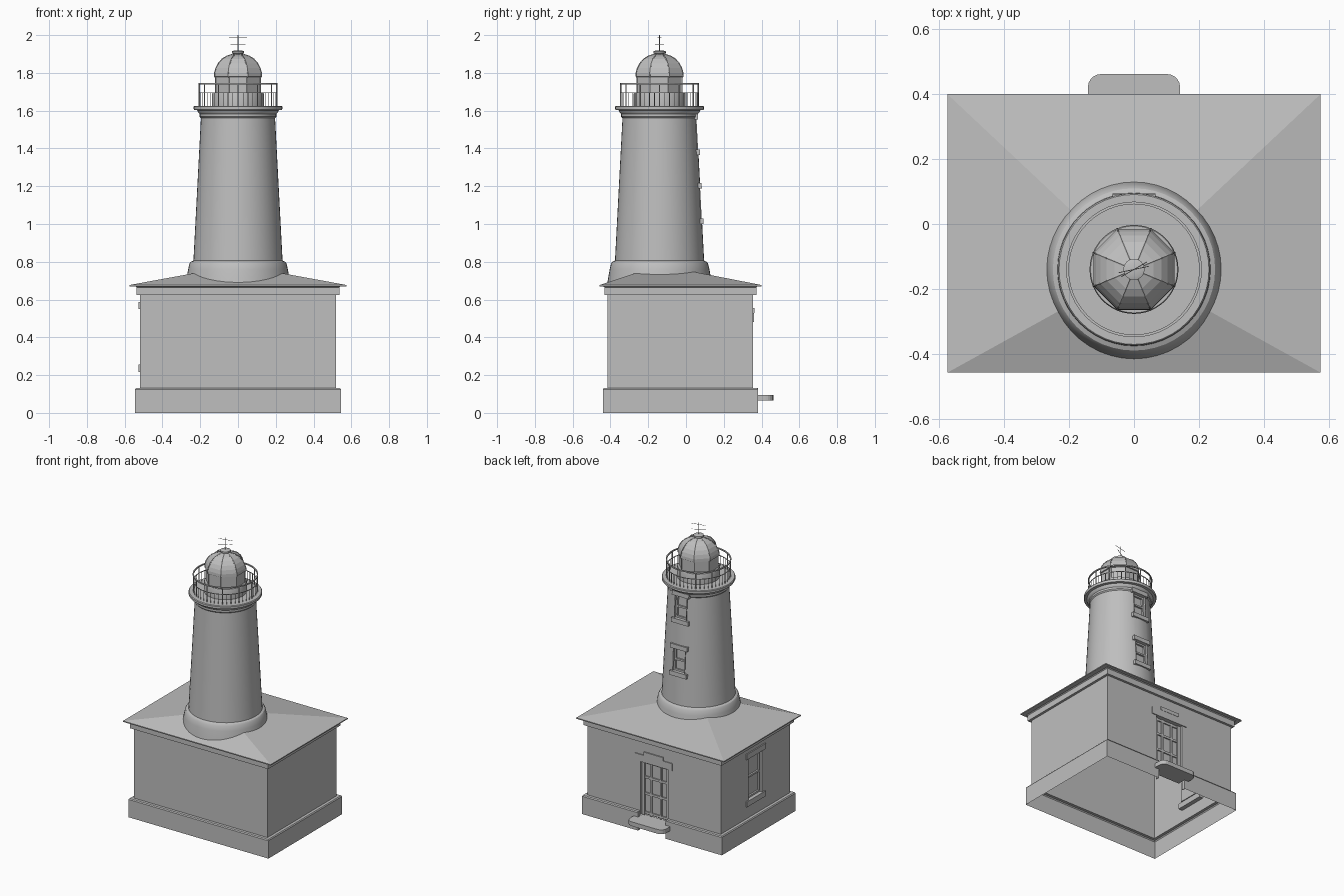
import bpy, bmesh, math
from mathutils import Matrix, Vector

if "Cube" in bpy.data.objects:
    bpy.data.objects.remove(bpy.data.objects["Cube"])

CY = -0.14  # tower axis in y
stone = bpy.data.materials.new("plain grey stone")
stone.diffuse_color = (0.52, 0.52, 0.52, 1)
stone.use_nodes = True
stone.node_tree.nodes["Principled BSDF"].inputs["Base Color"].default_value = stone.diffuse_color


def finish(name, bm, smooth=False):
    bmesh.ops.recalc_face_normals(bm, faces=bm.faces)
    me = bpy.data.meshes.new(name)
    bm.to_mesh(me)
    bm.free()
    me.materials.append(stone)
    ob = bpy.data.objects.new(name, me)
    bpy.context.collection.objects.link(ob)
    if smooth:
        smooth_by_angle(ob)
    return ob


def smooth_by_angle(ob):
    bpy.ops.object.select_all(action='DESELECT')
    ob.select_set(True)
    bpy.context.view_layer.objects.active = ob
    bpy.ops.object.shade_smooth_by_angle(angle=math.radians(30))


def add_box(bm, x0, x1, y0, y1, z0, z1, mat=Matrix()):
    m = mat @ Matrix.Translation(((x0 + x1) / 2, (y0 + y1) / 2, (z0 + z1) / 2)) \
        @ Matrix.Diagonal((x1 - x0, y1 - y0, z1 - z0, 1))
    bmesh.ops.create_cube(bm, size=1, matrix=m)


def add_rod(bm, p, q, r, n=6):
    p, q = Vector(p), Vector(q)
    d = q - p
    m = Matrix.Translation((p + q) / 2) @ d.to_track_quat('Z', 'Y').to_matrix().to_4x4()
    bmesh.ops.create_cone(bm, cap_ends=True, segments=n, radius1=r, radius2=r, depth=d.length, matrix=m)


def add_lathe(bm, prof, n, phase=0.0, closed=False):
    """Turn (radius, z) points round the tower axis."""
    rings = [[bm.verts.new((r * math.cos(phase + k * math.tau / n),
                            CY + r * math.sin(phase + k * math.tau / n), z))
              for k in range(n)] for r, z in prof]
    pairs = list(zip(rings, rings[1:])) + ([(rings[-1], rings[0])] if closed else [])
    for a, b in pairs:
        for k in range(n):
            j = (k + 1) % n
            bm.faces.new((a[k], a[j], b[j], b[k]))
    if not closed:
        bm.faces.new(rings[0])
        bm.faces.new(rings[-1])


def lathe(name, prof, n=48, phase=0.0, smooth=True, closed=False):
    bm = bmesh.new()
    add_lathe(bm, prof, n, phase, closed)
    return finish(name, bm, smooth)


# House shell: plinth, walls and frieze as an open loft with door and window holes
DW, WW, WY = 0.11, 0.075, -0.03
rows = [(0.545, 0), (0.545, 0.125), (0.54, 0.132), (0.52, 0.132), (0.52, 0.255), (0.52, 0.48),
        (0.52, 0.55), (0.52, 0.625), (0.537, 0.625), (0.537, 0.665), (0.55, 0.675)]
bm = bmesh.new()
loops = []
for x, z in rows:
    yb, yf = x - 0.165, -(x - 0.105)
    pts = [(x, yf), (x, yb), (DW, yb), (-DW, yb), (-x, yb), (-x, WY + WW), (-x, WY - WW), (-x, yf)]
    loops.append([bm.verts.new((px, py, z)) for px, py in pts])
for i, (a, b) in enumerate(zip(loops, loops[1:])):
    for k in range(8):
        if (k == 2 and i < 5) or (k == 5 and i in (4, 5)):
            continue
        j = (k + 1) % 8
        bm.faces.new((a[k], a[j], b[j], b[k]))
finish("house_walls", bm)

# Hipped roof, with its peak on the tower axis and a thin eave
bm = bmesh.new()
corners = [(-0.575, -0.458), (0.575, -0.458), (0.575, 0.4), (-0.575, 0.4)]
low = [bm.verts.new((x, y, 0.670)) for x, y in corners]
high = [bm.verts.new((x, y, 0.677)) for x, y in corners]
peak = bm.verts.new((0, CY, 0.782))
bm.faces.new(low)
for k in range(4):
    j = (k + 1) % 4
    bm.faces.new((low[k], low[j], high[j], high[k]))
    bm.faces.new((high[k], high[j], peak))
finish("hipped_roof", bm)


def window(name, mat, hw, h, depth, trim, wide):
    """Recessed sash window; local y points out, z = 0 is the sill top."""
    bm = bmesh.new()
    d = -depth
    add_box(bm, -hw, hw, d - 0.006, d, 0, h, mat)
    for s in (-1, 1):
        e = s * (hw - 0.006)
        add_box(bm, e - 0.006, e + 0.006, d, d + 0.012, 0, h, mat)
        add_box(bm, s * hw - 0.001, s * hw + 0.001, d, -0.001, 0, h, mat)
    for z in (0.006, h / 2, h - 0.006):
        add_box(bm, -hw, hw, d, d + 0.012, z - 0.006, z + 0.006, mat)
    for z0, z1 in ((-trim, 0), (h, h + trim)):
        add_box(bm, -wide, wide, d, 0.008, z0, z1, mat)
    finish(name, bm)


# Side window of the house
window("house_window", Matrix.Translation((-0.52, WY, 0.255)) @ Matrix.Rotation(math.pi / 2, 4, 'Z'),
       WW, 0.295, 0.03, 0.038, 0.105)

# Door with jambs, panels and bars
bm = bmesh.new()
add_box(bm, -DW, DW, 0.318, 0.325, 0.1, 0.48)
for s in (-1, 1):
    add_box(bm, s * DW - 0.002, s * DW + 0.002, 0.318, 0.354, 0.1, 0.48)
    add_box(bm, s * DW - 0.002, s * DW + 0.002, 0.355, 0.38, 0, 0.132)
    add_box(bm, s * 0.098 - 0.012, s * 0.098 + 0.012, 0.325, 0.338, 0.1, 0.48)
    add_box(bm, s * 0.038 - 0.006, s * 0.038 + 0.006, 0.325, 0.335, 0.1, 0.48)
for z in (0.115, 0.25, 0.365, 0.47):
    add_box(bm, -DW, DW, 0.325, 0.333, z - 0.008, z + 0.008)
finish("back_door", bm)

# Door lintel with raised middle
bm = bmesh.new()
add_box(bm, -0.145, 0.145, 0.32, 0.361, 0.48, 0.53)
add_box(bm, -0.075, 0.075, 0.34, 0.363, 0.53, 0.555)
finish("door_lintel", bm)

# Doorstep slab with rounded outer corners
bm = bmesh.new()
out = [(-0.142, 0.38), (-DW, 0.38), (-DW, 0.32), (DW, 0.32), (DW, 0.38), (0.142, 0.38)]
for s, a0 in ((1, 0), (-1, 90)):
    for k in range(6):
        a = math.radians(a0 + k * 18)
        out.append((s * 0.102 + 0.04 * math.cos(a), 0.422 + 0.04 * math.sin(a)))
f = bm.faces.new([bm.verts.new((x, y, 0.065)) for x, y in out])
ext = bmesh.ops.extrude_face_region(bm, geom=[f], use_keep_orig=True)
bmesh.ops.translate(bm, vec=(0, 0, 0.03), verts=[v for v in ext['geom'] if isinstance(v, bmesh.types.BMVert)])
finish("doorstep", bm)

# Tower with flared foot, cut for two windows
tower = lathe("tower", [(0.278, 0.675), (0.272, 0.715), (0.264, 0.76), (0.257, 0.79), (0.25, 0.80),
                        (0.236, 0.806), (0.196, 1.565)], smooth=False)
sills = (1.03, 1.395)
H = 0.158
bm = bmesh.new()
for z in sills:
    add_box(bm, -0.048, 0.048, CY + 0.165, CY + 0.3, z, z + H)
cutter = finish("window_cutter", bm)
cutter.hide_render = True
mod = tower.modifiers.new("window_holes", 'BOOLEAN')
mod.operation, mod.solver, mod.object = 'DIFFERENCE', 'EXACT', cutter
bpy.context.view_layer.objects.active = tower
bpy.ops.object.modifier_apply(modifier=mod.name)
bpy.data.objects.remove(cutter)
smooth_by_angle(tower)
for name, z in zip(("lower_tower_window", "upper_tower_window"), sills):
    r = 0.236 - (z - 0.806) * 0.0527
    tilt = Matrix.Translation((0, CY + r, z)) @ Matrix.Rotation(0.0527, 4, 'X')
    window(name, tilt, 0.047, H, 0.028, 0.03, 0.066)

# Gallery: moulded collar and deck
lathe("gallery_deck", [(0.196, 1.56), (0.203, 1.568), (0.203, 1.582), (0.212, 1.592), (0.215, 1.602),
                       (0.232, 1.604), (0.235, 1.609), (0.235, 1.621), (0.231, 1.626)])

# Gallery railing: two hoops and thin uprights
bm = bmesh.new()
for z, t in ((1.742, 0.004), (1.695, 0.002)):
    add_lathe(bm, [(0.205 - t, z - t), (0.205 + t, z - t), (0.205 + t, z + t), (0.205 - t, z + t)], 48, closed=True)
for k in range(48):
    a = k * math.tau / 48
    x, y = 0.205 * math.cos(a), CY + 0.205 * math.sin(a)
    main = k % 4 == 0
    add_rod(bm, (x, y, 1.622), (x, y, 1.742 if main else 1.695), 0.0035 if main else 0.0018)
finish("gallery_railing", bm)

# Lantern: round base, eight-sided glass room with bars, ribbed dome
lathe("lantern_base", [(0.137, 1.62), (0.137, 1.69), (0.134, 1.697)])
R8, PH = 1 / math.cos(math.pi / 8), math.pi / 8
lathe("lantern_room", [(0.118 * R8, 1.69), (0.118 * R8, 1.785)], 8, PH, smooth=False)
dome = [(0.118, 1.778), (0.125, 1.78), (0.124, 1.80), (0.117, 1.825), (0.104, 1.85),
        (0.084, 1.873), (0.06, 1.888), (0.03, 1.898)]
lathe("dome", [(r * R8, z) for r, z in dome], 8, PH, smooth=False)
bm = bmesh.new()
for k in range(8):
    a = PH + k * math.pi / 4
    pts = [(r * R8 * math.cos(a), CY + r * R8 * math.sin(a), z) for r, z in [(0.118, 1.69)] + dome]
    for p, q in zip(pts, pts[1:]):
        add_rod(bm, p, q, 0.003, 5)
finish("lantern_ribs", bm)
lathe("dome_vent", [(0.024, 1.89), (0.026, 1.902), (0.033, 1.904), (0.033, 1.914), (0.022, 1.918)], 16)

# Wind vane: rod and two crossbars
bm = bmesh.new()
add_rod(bm, (0, CY, 1.91), (0, CY, 2.0), 0.002)
for z, deg, half in ((1.952, 30, 0.046), (1.986, 12, 0.048)):
    dx, dy = half * math.cos(math.radians(deg)), half * math.sin(math.radians(deg))
    add_rod(bm, (-dx, CY - dy, z), (dx, CY + dy, z), 0.0015)
finish("wind_vane", bm)
